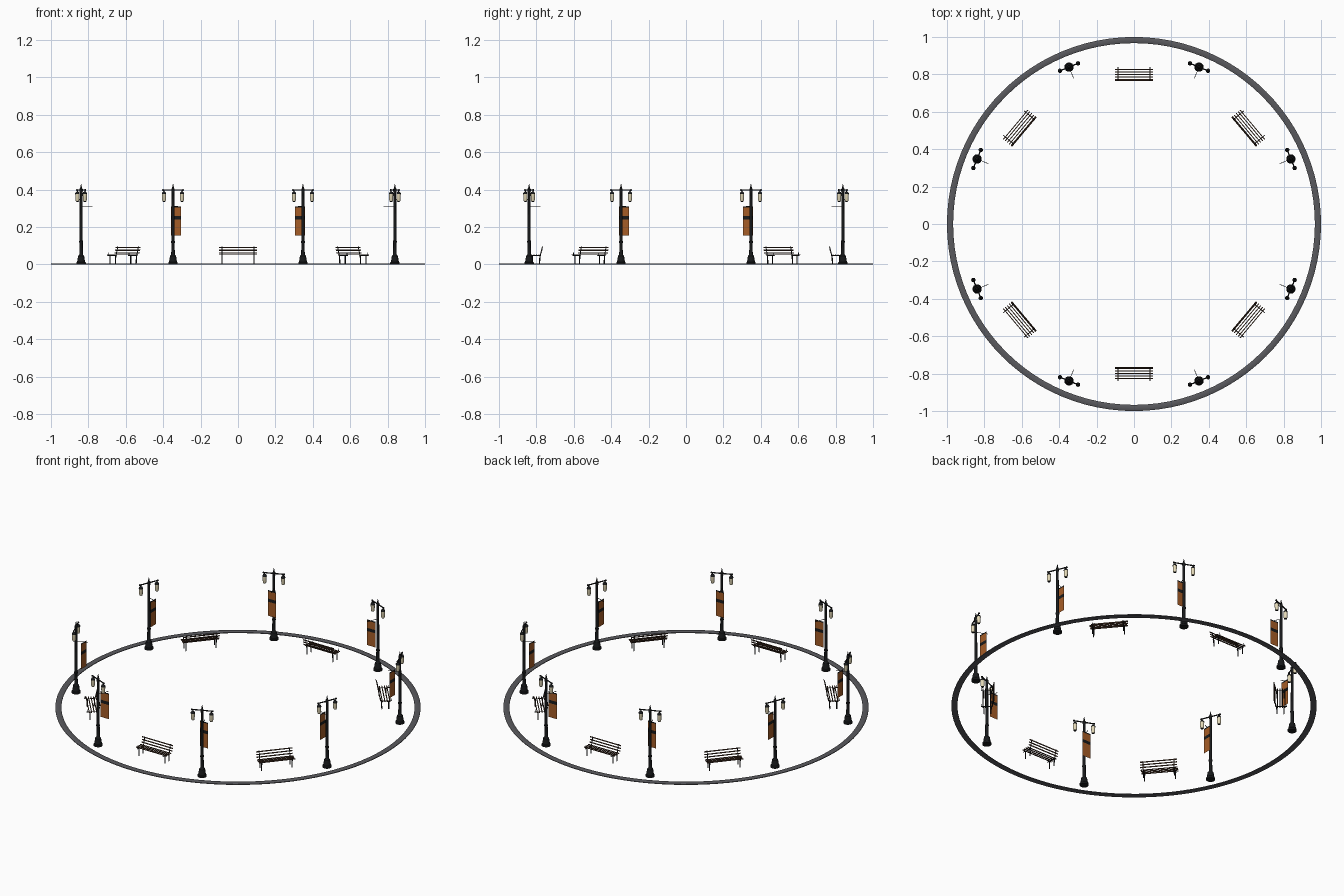
import bpy, bmesh
from math import cos, sin, pi, radians
from mathutils import Vector, Matrix

if "Cube" in bpy.data.objects:
    bpy.data.objects.remove(bpy.data.objects["Cube"])


def material(name, rgb):
    m = bpy.data.materials.new(name)
    m.diffuse_color = (*rgb, 1)
    m.use_nodes = True
    m.node_tree.nodes["Principled BSDF"].inputs["Base Color"].default_value = m.diffuse_color
    return m


IRON = material("dark_iron", (0.009, 0.01, 0.011))
GLASS = material("warm_glass", (0.78, 0.7, 0.48))
WOOD = material("dark_wood", (0.07, 0.035, 0.02))
CLOTH = material("orange_cloth", (0.38, 0.11, 0.02))
STONE = material("curb_stone", (0.1, 0.1, 0.11))


def lathe(bm, profile, seg, at=(0, 0, 0), closed=False):
    """Revolve (radius, height) points about z."""
    rings = []
    for r, z in profile:
        rings.append([bm.verts.new((at[0] + r * cos(2 * pi * i / seg),
                                    at[1] + r * sin(2 * pi * i / seg), at[2] + z))
                      for i in range(seg)])
    pairs = list(zip(rings, rings[1:]))
    if closed:
        pairs.append((rings[-1], rings[0]))
    else:
        bm.faces.new(rings[0][::-1])
        bm.faces.new(rings[-1])
    for a, b in pairs:
        for i in range(seg):
            j = (i + 1) % seg
            bm.faces.new((a[i], a[j], b[j], b[i]))


def rod(bm, a, b, r, seg=8):
    a, b = Vector(a), Vector(b)
    d = b - a
    mat = Matrix.Translation((a + b) / 2) @ d.to_track_quat('Z', 'Y').to_matrix().to_4x4()
    bmesh.ops.create_cone(bm, cap_ends=True, segments=seg, radius1=r, radius2=r,
                          depth=d.length, matrix=mat)


def box(bm, centre, size, tilt=0):
    mat = Matrix.Translation(centre) @ Matrix.Rotation(tilt, 4, 'Y') @ Matrix.Diagonal((*size, 1))
    bmesh.ops.create_cube(bm, size=1, matrix=mat)


def mesh(name, bm, mats):
    bmesh.ops.recalc_face_normals(bm, faces=bm.faces)
    me = bpy.data.meshes.new(name)
    bm.to_mesh(me)
    bm.free()
    for m in mats:
        me.materials.append(m)
    return me


def place(name, me, loc=(0, 0, 0), rot=0, smooth=False):
    ob = bpy.data.objects.new(name, me)
    bpy.context.collection.objects.link(ob)
    ob.location = loc
    ob.rotation_euler.z = rot
    if smooth:
        bpy.ops.object.select_all(action='DESELECT')
        ob.select_set(True)
        bpy.context.view_layer.objects.active = ob
        bpy.ops.object.shade_smooth_by_angle(angle=radians(35))


# Plaza curb ring
bm = bmesh.new()
lathe(bm, [(0.967, 0), (1, 0), (1, 0.004), (0.997, 0.006), (0.97, 0.006), (0.967, 0.004)],
      96, closed=True)
place("curb_ring", mesh("curb_ring", bm, [STONE]), smooth=True)

# Lamp post: local x points outward, arms run along y
bm = bmesh.new()
lathe(bm, [(0.025, 0), (0.025, 0.01), (0.021, 0.014), (0.018, 0.035), (0.016, 0.046),
           (0.011, 0.05), (0.0095, 0.055), (0.009, 0.115), (0.011, 0.118), (0.011, 0.124),
           (0.0085, 0.127), (0.007, 0.385), (0.009, 0.39), (0.009, 0.403), (0.005, 0.408),
           (0.004, 0.415), (0.001, 0.43)], 16)
rod(bm, (0, -0.058, 0.398), (0, 0.058, 0.398), 0.0035)
rod(bm, (0, 0, 0.31), (-0.066, 0, 0.31), 0.0015)
LANTERN = 0.052
for s in (-1, 1):
    bmesh.ops.create_uvsphere(bm, u_segments=10, v_segments=6, radius=0.0055,
                              matrix=Matrix.Translation((0, s * 0.058, 0.398)))
    # lantern hanger, cap and bottom
    lathe(bm, [(0.012, 0.376), (0.012, 0.38), (0.008, 0.387), (0.003, 0.39), (0.003, 0.398)],
          12, (0, s * LANTERN, 0))
    lathe(bm, [(0.004, 0.334), (0.008, 0.336), (0.008, 0.338)], 12, (0, s * LANTERN, 0))
post_mesh = mesh("lamp_post", bm, [IRON])

# Lantern glass
bm = bmesh.new()
for s in (-1, 1):
    lathe(bm, [(0.0085, 0.338), (0.0105, 0.345), (0.0115, 0.376)], 12, (0, s * LANTERN, 0))
glass_mesh = mesh("lantern_glass", bm, [GLASS])

# Banner: a thin cloth sheet in the local xz plane with a dark stripe
bm = bmesh.new()
levels = [0.155, 0.24, 0.259, 0.303, 0.31]
rows = [[bm.verts.new((x, 0, z)) for x in (-0.027, 0.027)] for z in levels]
for i, (a, b) in enumerate(zip(rows, rows[1:])):
    bm.faces.new((a[0], a[1], b[1], b[0])).material_index = i % 2
banner_mesh = mesh("banner", bm, [CLOTH, IRON])

for k in range(8):
    t = radians(22.5 + 45 * k)
    c, s = cos(t), sin(t)
    loc = (0.908 * c, 0.908 * s, 0)
    place(f"lamp_post_{k}", post_mesh, loc, t, k == 0)
    place(f"lantern_glass_{k}", glass_mesh, loc, t, k == 0)
    # banners are squared to the nearest main axis
    turn = pi / 2 if abs(c) > abs(s) else 0
    place(f"banner_{k}", banner_mesh, (0.865 * c, 0.865 * s, 0), turn)

# Bench: local x points outward, slats run along y, back on the inner side
LENGTH = 0.205
bm = bmesh.new()
for x in (-0.012, 0.002, 0.016, 0.029):
    box(bm, (x, 0, 0.051), (0.005, LENGTH, 0.004))
for x, z in ((-0.024, 0.061), (-0.027, 0.076), (-0.030, 0.091)):
    box(bm, (x, 0, z), (0.003, LENGTH, 0.006), radians(-14))
slat_mesh = mesh("bench_slats", bm, [WOOD])

# Bench frame: legs, seat rail, back post and a short armrest stub
bm = bmesh.new()
for y in (-0.086, 0.086):
    rod(bm, (-0.014, y, 0), (-0.016, y, 0.048), 0.003)
    rod(bm, (0.024, y, 0), (0.024, y, 0.048), 0.003)
    rod(bm, (-0.022, y, 0.048), (0.042, y, 0.048), 0.0022)
    rod(bm, (-0.018, y, 0.048), (-0.030, y, 0.096), 0.0025)
    rod(bm, (0.036, y, 0.048), (0.036, y, 0.063), 0.0018)
frame_mesh = mesh("bench_frame", bm, [IRON])

for k, deg in enumerate((40, 90, 140, 220, 270, 320)):
    t = radians(deg)
    loc = (0.797 * cos(t), 0.797 * sin(t), 0)
    place(f"bench_slats_{k}", slat_mesh, loc, t)
    place(f"bench_frame_{k}", frame_mesh, loc, t, k == 0)
